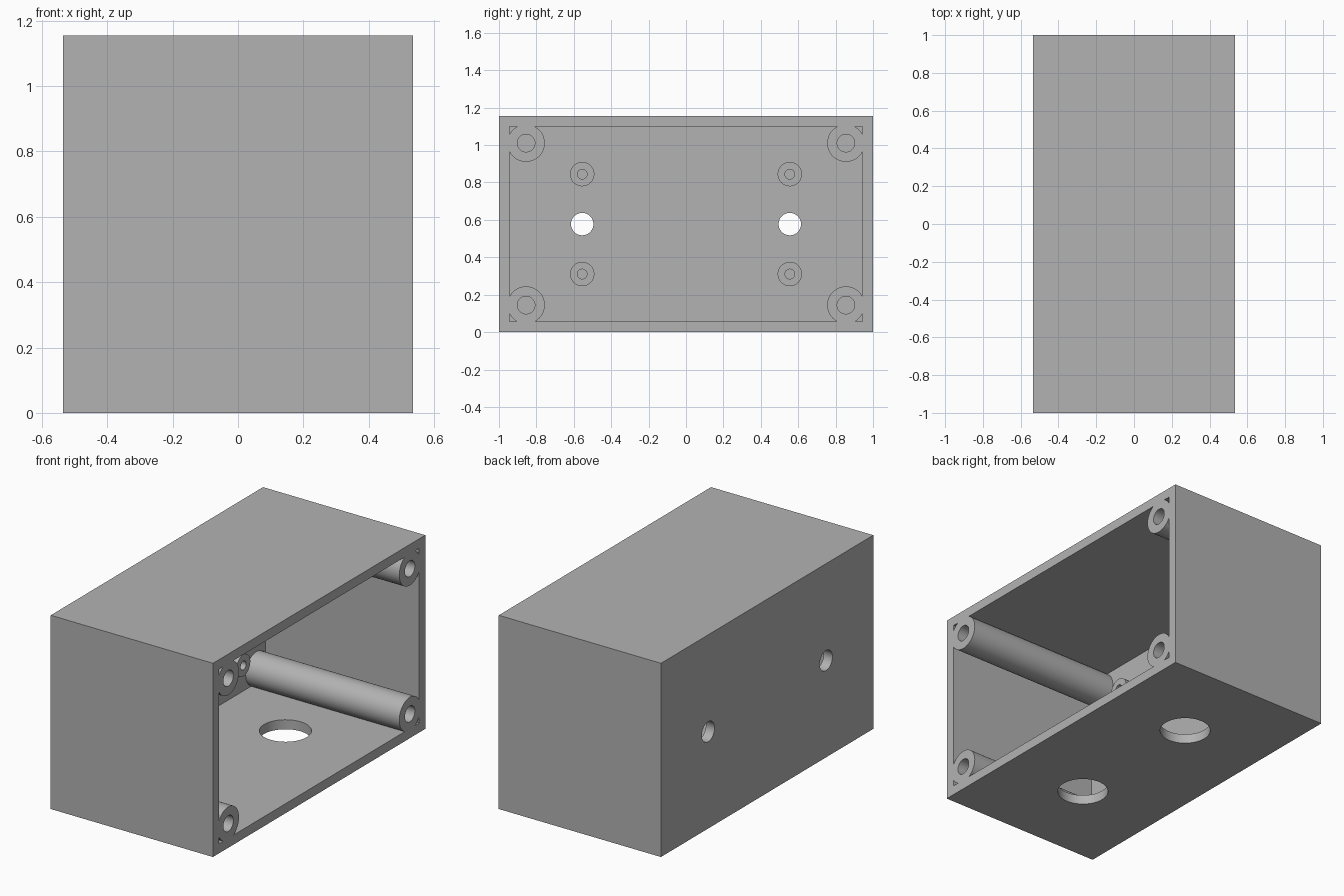
import bpy
import math

old = bpy.data.objects.get("Cube")
if old:
    bpy.data.objects.remove(old, do_unlink=True)

DEPTH, WIDTH, HEIGHT = 1.07, 2.0, 1.155
WALL = 0.057
OPEN = DEPTH / 2             # open side at +x
BACK = -OPEN + WALL          # inner face of the back wall
MID = HEIGHT / 2

grey = bpy.data.materials.new("light grey plastic")
grey.use_nodes = True
colour = (0.448, 0.448, 0.448, 1)
grey.diffuse_color = colour
grey.node_tree.nodes["Principled BSDF"].inputs["Base Color"].default_value = colour


def block(name, x0, x1, y, z0, z1):
    """Box from x0 to x1 and z0 to z1, reaching y either side of the middle."""
    bpy.ops.mesh.primitive_cube_add(size=1, location=((x0 + x1) / 2, 0, (z0 + z1) / 2))
    ob = bpy.context.object
    ob.name = name
    ob.scale = (x1 - x0, 2 * y, z1 - z0)
    bpy.ops.object.transform_apply(location=False, rotation=False, scale=True)
    ob.data.materials.append(grey)
    return ob


def rod(radius, length, location, axis="X"):
    turn = (0, math.pi / 2, 0) if axis == "X" else (0, 0, 0)
    bpy.ops.mesh.primitive_cylinder_add(vertices=48, radius=radius, depth=length,
                                        location=location, rotation=turn)
    ob = bpy.context.object
    ob.data.materials.append(grey)
    return ob


def x_rod(radius, x0, x1, y, z):
    return rod(radius, x1 - x0, ((x0 + x1) / 2, y, z))


def subtract(target, cutter):
    """Cut one object out of another and discard the cutter."""
    cutter.hide_render = True
    mod = target.modifiers.new("cut", "BOOLEAN")
    mod.operation = "DIFFERENCE"
    mod.solver = "EXACT"
    mod.object = cutter
    bpy.context.view_layer.objects.active = target
    bpy.ops.object.modifier_apply(modifier=mod.name)
    bpy.data.objects.remove(cutter, do_unlink=True)


posts = [(y, MID + dz) for y in (-0.855, 0.855) for dz in (-0.433, 0.433)]
standoffs = [(y, MID + dz) for y in (-0.555, 0.555) for dz in (-0.267, 0.267)]

# Hollow interior, leaving room for the corner posts and the short standoffs
cavity = block("cavity", BACK, OPEN + 0.1, WIDTH / 2 - WALL, WALL, HEIGHT - WALL)
for y, z in posts:
    subtract(cavity, x_rod(0.1, BACK - 0.1, OPEN + 0.2, y, z))
for y, z in standoffs:
    subtract(cavity, x_rod(0.065, BACK - 0.1, -0.353, y, z))

# Enclosure shell
box = block("enclosure_box", -OPEN, OPEN, WIDTH / 2, 0, HEIGHT)
subtract(box, cavity)

# Screw holes in the posts and standoffs
for y, z in posts:
    subtract(box, x_rod(0.047, BACK + 0.01, OPEN + 0.1, y, z))
for y, z in standoffs:
    subtract(box, x_rod(0.026, BACK + 0.01, -0.3, y, z))

# Mounting holes through the back wall, cable holes through the floor
for side in (-1, 1):
    subtract(box, x_rod(0.06, -OPEN - 0.1, BACK + 0.1, side * 0.555, MID))
    subtract(box, rod(0.141, 0.3, (0, side * 0.447, 0), "Z"))

bpy.ops.object.select_all(action="DESELECT")
box.select_set(True)
bpy.context.view_layer.objects.active = box
bpy.ops.object.shade_smooth_by_angle(angle=math.radians(30))
